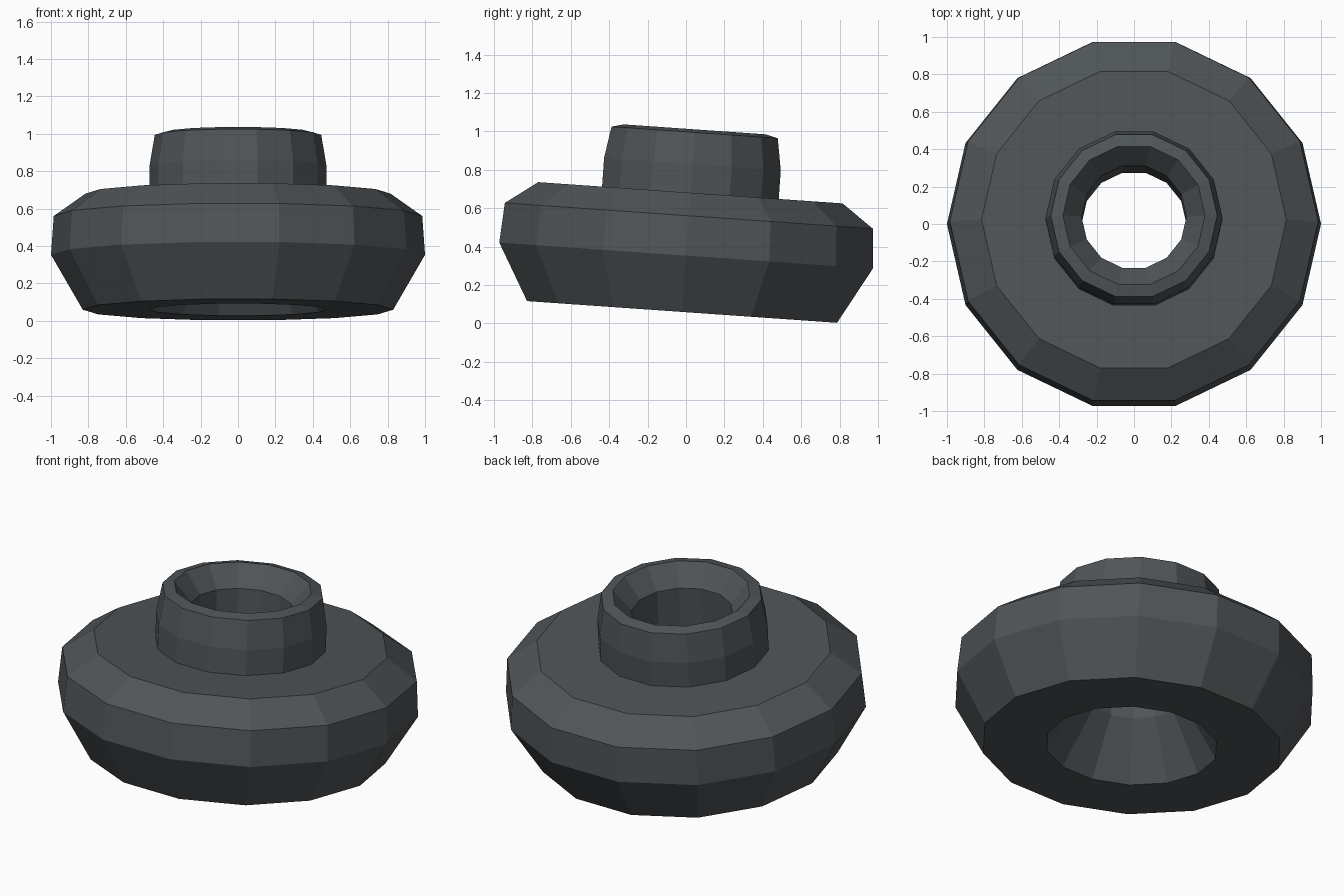
import bpy, bmesh
from math import cos, sin, pi, radians
from mathutils import Matrix

if "Cube" in bpy.data.objects:
    bpy.data.objects.remove(bpy.data.objects["Cube"], do_unlink=True)

SIDES = 14

# Dark slate colour
slate = bpy.data.materials.new("dark_slate_grey")
slate.use_nodes = True
colour = (0.08, 0.09, 0.097, 1)
slate.diffuse_color = colour
slate.node_tree.nodes["Principled BSDF"].inputs["Base Color"].default_value = colour

# The whole part leans back by four degrees
lean = Matrix.Rotation(radians(-4), 4, "X") @ Matrix.Translation((0, -0.0245, 0))


def lathe(name, profile):
    """Turn a closed (radius, height) profile into a faceted ring."""
    bm = bmesh.new()
    rings = [[bm.verts.new((r * cos(2 * pi * i / SIDES), r * sin(2 * pi * i / SIDES), z))
              for i in range(SIDES)] for r, z in profile]
    for k, low in enumerate(rings):
        high = rings[(k + 1) % len(rings)]
        for i in range(SIDES):
            j = (i + 1) % SIDES
            bm.faces.new((low[i], low[j], high[j], high[i]))
    bmesh.ops.recalc_face_normals(bm, faces=bm.faces)
    bm.transform(lean)
    mesh = bpy.data.meshes.new(name)
    bm.to_mesh(mesh)
    bm.free()
    mesh.materials.append(slate)
    obj = bpy.data.objects.new(name, mesh)
    bpy.context.collection.objects.link(obj)
    return obj


# Wide body, raised neck and the hollow bore, in one profile
body = [(0.475, 0.058), (0.83, 0.058), (1.0, 0.352), (0.985, 0.56), (0.815, 0.68)]
neck = [(0.473, 0.68), (0.473, 0.83), (0.445, 0.995), (0.38, 1.011)]
bore = [(0.28, 0.895), (0.28, 0.37)]
lathe("flanged_collar", body + neck + bore)
